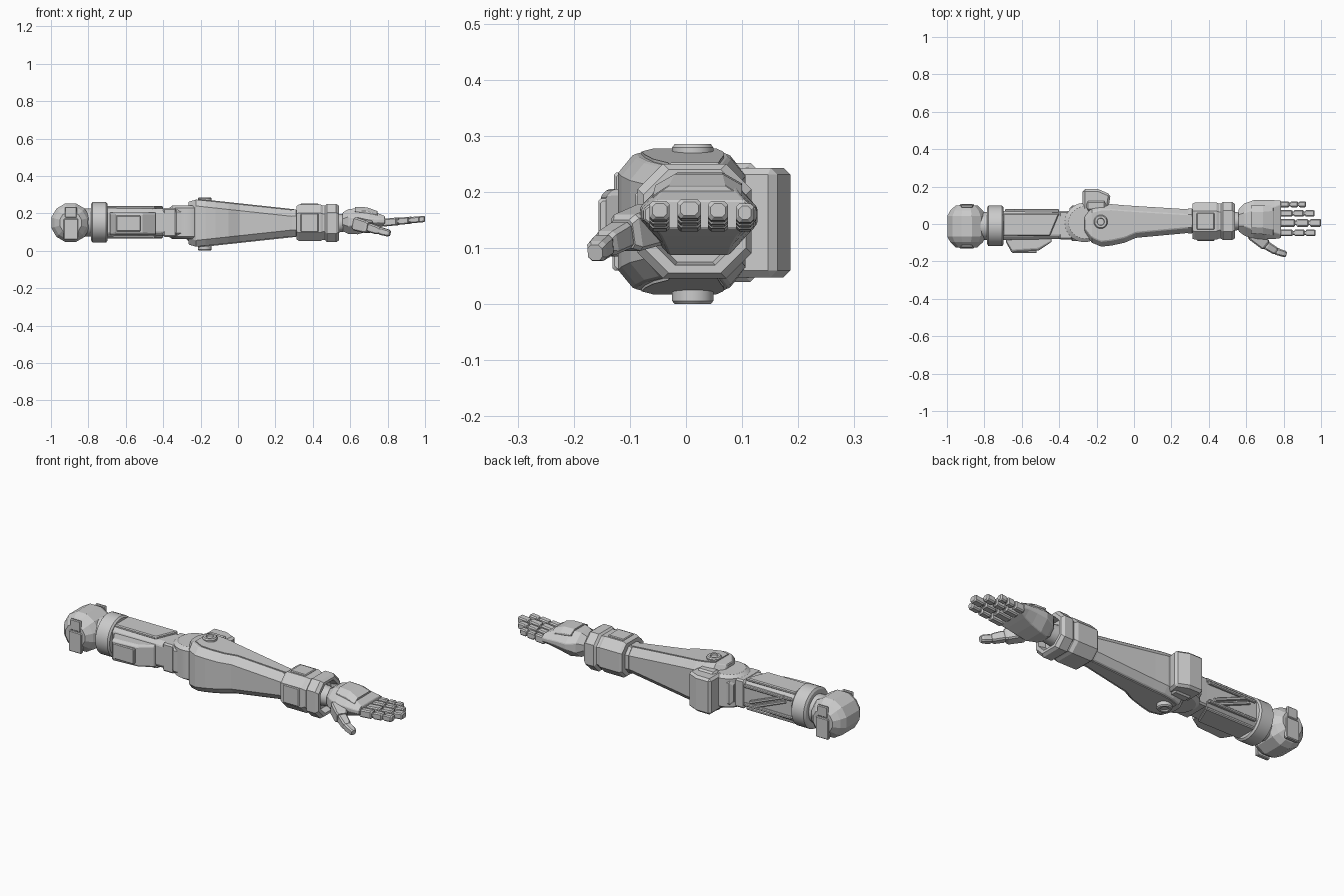
import bpy, bmesh, math
from mathutils import Vector, Matrix

metal = bpy.data.materials.new("light_grey_metal")
metal.diffuse_color = (0.6, 0.6, 0.6, 1)


def finish(name, bm, bevel=0.0, smooth=False):
    bmesh.ops.recalc_face_normals(bm, faces=bm.faces)
    if smooth:
        for f in bm.faces:
            f.smooth = True
        for e in bm.edges:
            e.smooth = len(e.link_faces) == 2 and e.calc_face_angle() < 0.45
    me = bpy.data.meshes.new(name)
    bm.to_mesh(me)
    bm.free()
    me.materials.append(metal)
    ob = bpy.data.objects.new(name, me)
    bpy.context.collection.objects.link(ob)
    if bevel:
        m = ob.modifiers.new("edge", 'BEVEL')
        m.width, m.segments, m.limit_method = bevel, 1, 'ANGLE'
        m.angle_limit = math.radians(40)
    return ob


def loft(name, sections, bevel=0.0, matrix=None):
    """Chamfered rectangles (x, y0, y1, z0, z1, chamfer y, chamfer z) joined along x."""
    bm = bmesh.new()
    rings = []
    for x, y0, y1, z0, z1, cy, cz in sections:
        pts = [(y0 + cy, z0), (y1 - cy, z0), (y1, z0 + cz), (y1, z1 - cz),
               (y1 - cy, z1), (y0 + cy, z1), (y0, z1 - cz), (y0, z0 + cz)]
        rings.append([bm.verts.new((x, y, z)) for y, z in pts])
    for a, b in zip(rings, rings[1:]):
        for i in range(8):
            j = (i + 1) % 8
            bm.faces.new((a[i], a[j], b[j], b[i]))
    bm.faces.new(rings[0])
    bm.faces.new(rings[-1])
    if matrix:
        bm.transform(matrix)
    return finish(name, bm, bevel)


def box(name, x0, x1, y0, y1, z0, z1, c=0.004):
    return loft(name, [(x0, y0 + c, y1 - c, z0 + c, z1 - c, c, c), (x0 + c, y0, y1, z0, z1, c, c),
                       (x1 - c, y0, y1, z0, z1, c, c), (x1, y0 + c, y1 - c, z0 + c, z1 - c, c, c)])


def lathe(name, axis, centre, profile, n=32, smooth=True):
    """Profile of (distance along axis, radius) turned around the axis."""
    bm = bmesh.new()
    rings = []
    for d, r in profile:
        ring = []
        for i in range(n):
            a = 2 * math.pi * (i + 0.5) / n
            u, v = r * math.cos(a), r * math.sin(a)
            p = {'x': (d, u, v), 'y': (u, d, v), 'z': (u, v, d)}[axis]
            ring.append(bm.verts.new(Vector(centre) + Vector(p)))
        rings.append(ring)
    for a, b in zip(rings, rings[1:]):
        for i in range(n):
            j = (i + 1) % n
            bm.faces.new((a[i], a[j], b[j], b[i]))
    bm.faces.new(rings[0])
    bm.faces.new(rings[-1])
    return finish(name, bm, 0, smooth)


def prism(name, outline, z0, z1, bevel=0.0):
    """Top-down outline pulled up from z0 to z1."""
    bm = bmesh.new()
    f = bm.faces.new([bm.verts.new((x, y, z0)) for x, y in outline])
    r = bmesh.ops.extrude_face_region(bm, geom=[f])
    for v in r["geom"]:
        if isinstance(v, bmesh.types.BMVert):
            v.co.z = z1
    return finish(name, bm, bevel)


# Shoulder: chamfered drum across the arm, with end plates, and the collar ring
lathe("shoulder_drum", 'y', (-0.895, -0.0125, 0.15),
      [(-0.112, 0.06), (-0.085, 0.09), (-0.055, 0.107), (0.055, 0.107), (0.085, 0.09), (0.112, 0.06)],
      12, False)
for tag, y0, y1 in (("front", -0.131, -0.11), ("back", 0.085, 0.106)):
    box("shoulder_plate_" + tag, -0.932, -0.855, y0, y1, 0.06, 0.172)
    box("shoulder_tab_" + tag, -0.925, -0.862, y0 + 0.003, y1 - 0.003, 0.176, 0.235)
lathe("shoulder_axle", 'x', (0, -0.01, 0.152), [(-0.88, 0.075), (-0.68, 0.075)])
lathe("collar_ring", 'x', (0, -0.01, 0.152),
      [(-0.785, 0.098), (-0.778, 0.109), (-0.706, 0.109), (-0.698, 0.1)])

# Upper arm: core, long rails, end block
loft("upper_arm_core", [(-0.71, -0.085, 0.07, 0.075, 0.23, 0.02, 0.02),
                        (-0.34, -0.08, 0.065, 0.08, 0.225, 0.02, 0.02)], 0.004)
for tag, z0, z1 in (("top", 0.222, 0.24), ("bottom", 0.065, 0.083)):
    prism("upper_arm_panel_" + tag,
          [(-0.70, -0.065), (-0.45, -0.065), (-0.40, 0.055), (-0.70, 0.055)], z0, z1, 0.005)
box("upper_arm_end", -0.40, -0.33, -0.083, 0.07, 0.073, 0.228, 0.008)
for z in (0.095, 0.195):
    box("back_rail", -0.69, -0.40, 0.06, 0.079, z, z + 0.016)
# diagonal brace on the back of the upper arm
brace = Matrix.Translation((-0.545, 0.07, 0.153)) @ Matrix.Rotation(math.radians(22), 4, 'Y')
for dz in (-0.012, 0.012):
    loft("back_brace", [(-0.11, -0.01, 0.008, dz - 0.008, dz + 0.008, 0.003, 0.003),
                        (0.11, -0.01, 0.008, dz - 0.008, dz + 0.008, 0.003, 0.003)], 0, brace)

# Front pod with a raised frame
loft("front_pod", [(-0.685, -0.095, -0.06, 0.085, 0.205, 0.005, 0.01),
                   (-0.655, -0.152, -0.06, 0.085, 0.205, 0.012, 0.012),
                   (-0.51, -0.142, -0.06, 0.085, 0.205, 0.012, 0.012),
                   (-0.44, -0.095, -0.06, 0.085, 0.205, 0.005, 0.01)], 0.003)
box("pod_plate", -0.65, -0.52, -0.156, -0.13, 0.103, 0.188)

# Elbow: round knuckle and its cheek block
lathe("elbow_knuckle", 'z', (-0.265, 0.008, 0),
      [(0.062, 0.085), (0.075, 0.105), (0.228, 0.105), (0.242, 0.085)])
box("elbow_cheek", -0.345, -0.24, -0.09, 0.10, 0.08, 0.222, 0.015)

# Forearm shell, wide at the elbow and tapering to the wrist
outline = [(-0.265, -0.05, 0.05), (-0.225, -0.10, 0.092), (-0.175, -0.121, 0.104),
           (-0.12, -0.115, 0.106), (-0.05, -0.10, 0.1), (0.01, -0.074, 0.096), (0.30, -0.047, 0.078)]
shell = []
for x, y0, y1 in outline:
    d = 0.108 * (x + 0.22) if x > -0.23 else 0.012
    shell.append((x, y0, y1, 0.022 + d, 0.273 - d, 0.028, 0.034))
loft("forearm_shell", shell, 0.004)
# thin raised panels along top and bottom of the forearm
for s, tag in ((1, "top"), (-1, "bottom")):
    bm = bmesh.new()
    r = []
    for x, y0, y1 in outline[1:]:
        h = 0.1255 - 0.108 * (x + 0.22)
        r.append([bm.verts.new((x + 0.01, y, 0.1475 + s * k))
                  for y, k in ((y0 + 0.042, h - 0.01), (y0 + 0.042, h + 0.004),
                               (y1 - 0.038, h + 0.004), (y1 - 0.038, h - 0.01))])
    for a, b in zip(r, r[1:]):
        for i in range(4):
            bm.faces.new((a[i], a[(i + 1) % 4], b[(i + 1) % 4], b[i]))
    bm.faces.new(r[0])
    bm.faces.new(r[-1])
    finish("forearm_panel_" + tag, bm)
loft("forearm_end", [(0.29, -0.05, 0.082, 0.075, 0.22, 0.03, 0.035),
                     (0.31, -0.05, 0.082, 0.075, 0.22, 0.03, 0.035),
                     (0.33, -0.04, 0.07, 0.09, 0.205, 0.03, 0.03)])

# Elbow pivot bolts, hollowed caps
lathe("pivot_bolt", 'z', (-0.178, 0.012, 0),
      [(0.006, 0.018), (0.0, 0.022), (0.0, 0.032), (0.006, 0.037), (0.279, 0.037),
       (0.286, 0.032), (0.286, 0.02), (0.28, 0.018)])

# Rear elbow guard
prism("elbow_guard", [(-0.275, 0.07), (-0.275, 0.186), (-0.19, 0.186), (-0.125, 0.158),
                      (-0.137, 0.08)], 0.048, 0.243, 0.012)
box("elbow_guard_step", -0.255, -0.15, 0.07, 0.125, 0.04, 0.252, 0.01)

# Wrist cuff, hollow towards the hand
loft("wrist_cuff", [(0.312, -0.078, 0.108, 0.062, 0.238, 0.04, 0.04),
                    (0.325, -0.084, 0.115, 0.052, 0.247, 0.045, 0.045),
                    (0.44, -0.084, 0.115, 0.052, 0.247, 0.045, 0.045),
                    (0.455, -0.078, 0.109, 0.058, 0.241, 0.045, 0.045),
                    (0.465, -0.078, 0.109, 0.058, 0.241, 0.045, 0.045),
                    (0.475, -0.086, 0.117, 0.046, 0.25, 0.045, 0.045),
                    (0.525, -0.086, 0.117, 0.046, 0.25, 0.045, 0.045),
                    (0.54, -0.076, 0.107, 0.056, 0.24, 0.045, 0.045),
                    (0.54, -0.06, 0.092, 0.07, 0.226, 0.04, 0.04),
                    (0.50, -0.055, 0.087, 0.075, 0.22, 0.04, 0.04)])
box("cuff_top_plate", 0.335, 0.43, -0.03, 0.06, 0.235, 0.253)
box("cuff_front_plate", 0.335, 0.43, -0.09, -0.07, 0.10, 0.20)
lathe("wrist_joint", 'x', (0, 0.015, 0.148), [(0.49, 0.055), (0.545, 0.05), (0.58, 0.045)], 16)

# Palm with knuckle guard
loft("palm", [(0.56, -0.04, 0.08, 0.105, 0.205, 0.03, 0.035),
              (0.59, -0.062, 0.11, 0.09, 0.222, 0.05, 0.04),
              (0.64, -0.08, 0.127, 0.088, 0.228, 0.05, 0.055),
              (0.70, -0.082, 0.127, 0.105, 0.218, 0.045, 0.045),
              (0.75, -0.08, 0.127, 0.122, 0.20, 0.035, 0.03),
              (0.785, -0.075, 0.125, 0.135, 0.185, 0.02, 0.015)], 0.003)
loft("hand_guard", [(0.625, -0.05, 0.1, 0.19, 0.235, 0.035, 0.02),
                    (0.69, -0.055, 0.1, 0.18, 0.232, 0.035, 0.02),
                    (0.745, -0.06, 0.1, 0.17, 0.212, 0.03, 0.02)], 0.003)

# Fingers: three blocks each on a thin core, rising slightly to the tip
for name, y, w, tip in (("index", -0.047, 0.018, 0.97), ("middle", 0.006, 0.021, 1.0),
                        ("ring", 0.057, 0.018, 0.965), ("little", 0.105, 0.016, 0.92)):
    start, length = 0.775, tip - 0.775
    zc = lambda x: 0.15 + 0.09 * (x - start)
    loft(name + "_finger_core", [(x, y - w * .6, y + w * .6, zc(x) - .011, zc(x) + .011, .004, .004)
                                 for x in (0.76, tip - 0.02)])
    for k, (a, b) in enumerate(((0, 0.38), (0.42, 0.7), (0.74, 1))):
        xa, xb = start + a * length, start + b * length
        h = 0.021 - 0.002 * k
        e = 0.006
        loft(f"{name}_finger_{k + 1}",
             [(x, y - w + q, y + w - q, zc(x) - h + q, zc(x) + h - q, 0.006, 0.006)
              for x, q in ((xa, 0.004), (xa + e, 0), (xb - e, 0), (xb, 0.005))])

# Thumb: blocks following a bent path
path = [Vector(p) for p in ((0.635, -0.055, 0.145), (0.705, -0.112, 0.125),
                            (0.76, -0.146, 0.106), (0.812, -0.162, 0.092))]
for k, (a, b) in enumerate(zip(path, path[1:])):
    d = b - a
    L, w, h = d.length, (0.034, 0.023, 0.019)[k], (0.036, 0.024, 0.02)[k]
    m = Matrix.Translation(a) @ d.to_track_quat('X', 'Z').to_matrix().to_4x4()
    loft(f"thumb_{k + 1}", [(x, -w * q, w * q, -h * q, h * q, 0.007, 0.007)
                            for x, q in ((-0.004, 0.85), (0.008, 1), (L - 0.012, 0.92), (L, 0.72))],
         0, m)
